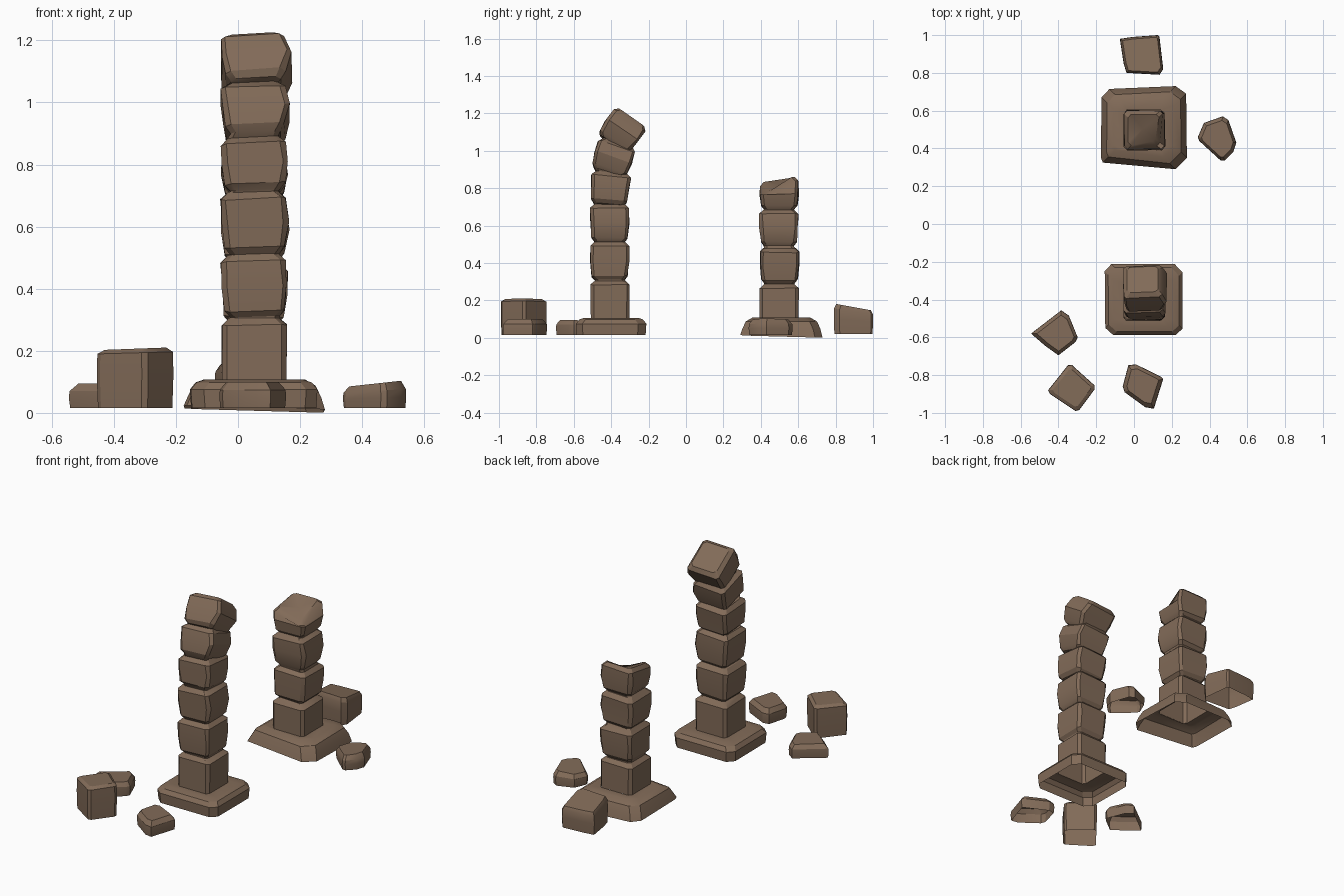
import bpy, bmesh, math, random
from mathutils import Matrix, Vector

if "Cube" in bpy.data.objects:
    bpy.data.objects.remove(bpy.data.objects["Cube"])

random.seed(4)
stone = bpy.data.materials.new("brown stone")
stone.diffuse_color = (0.223, 0.147, 0.098, 1)
stone.use_nodes = True
stone.node_tree.nodes["Principled BSDF"].inputs["Base Color"].default_value = stone.diffuse_color


def loft(name, rings, cap=True):
    """Skin a stack of equal-length point rings; the underside stays open."""
    bm = bmesh.new()
    vs = [[bm.verts.new(p) for p in r] for r in rings]
    n = len(vs[0])
    for a, b in zip(vs, vs[1:]):
        for i in range(n):
            j = (i + 1) % n
            bm.faces.new((a[i], a[j], b[j], b[i]))
    if cap:
        top = bm.faces.new(vs[-1])
        bmesh.ops.poke(bm, faces=[top])
    bm.normal_update()
    me = bpy.data.meshes.new(name)
    bm.to_mesh(me)
    bm.free()
    ob = bpy.data.objects.new(name, me)
    bpy.context.collection.objects.link(ob)
    me.materials.append(stone)
    bpy.ops.object.select_all(action='DESELECT')
    ob.select_set(True)
    bpy.context.view_layer.objects.active = ob
    bpy.ops.object.shade_smooth_by_angle(angle=math.radians(28))
    return ob


def rect(hx, hy, c, z=0.0):
    """Counter-clockwise rectangle with cut corners."""
    return [Vector((x, y, z)) for x, y in (
        (-hx, -hy + c), (-hx + c, -hy), (hx - c, -hy), (hx, -hy + c),
        (hx, hy - c), (hx - c, hy), (-hx + c, hy), (-hx, hy - c))]


def column(name, cx, blocks, broken=False):
    """blocks: (y, z centre, height, lean toward +y, roll, right bulge)."""
    rings = []
    for k, (y, zc, h, lean, roll, bulge) in enumerate(blocks):
        m = (Matrix.Translation((cx, y, zc))
             @ Matrix.Rotation(-math.radians(lean), 4, 'X')
             @ Matrix.Rotation(-math.radians(roll), 4, 'Y'))
        first, last = k == 0, k == len(blocks) - 1
        b, t = -h / 2, h / 2
        w = 0.104
        parts = [(w, b, 0)] if first else [(w - .024, b, 0), (w - .008, b + .02, .003)]
        if not first:
            parts.append((w - .001, 0, .004))
        parts += [(w, t - .022, .003), (w - .022, t, 0)]
        for s, z, jit in parts:
            r = rect(s, s, .016, z)
            for p in r:
                p += Vector([random.uniform(-jit, jit) for _ in range(3)])
                if p.x > .05 and z == 0 and not first:
                    p.x += bulge
            if last and broken and z > 0:      # chipped corner and sloping top
                for i, p in enumerate(r):
                    p.z += p.y * .15
                    if i in (2, 3):
                        p.z -= .05
                        p.x -= .02
                        p.y += .02
            rings.append([m @ p for p in r])
    ob = loft(name, rings)
    if broken:                                  # sunken middle of the broken top
        ob.data.vertices[-1].co.z -= .02
    return ob


# leaning front column
column("front_column", 0.052, [
    (-.405, .205, .20, 0, 0, 0),
    (-.408, .410, .20, 0, 2, .003),
    (-.408, .612, .20, 0, 2, .008),
    (-.406, .797, .17, 5, 3, .004),
    (-.390, .962, .165, 18, 3, .014),
    (-.343, 1.105, .172, 35, 4, .02)])

# shorter broken back column
column("back_column", 0.052, [
    (.498, .195, .18, 0, 0, 0),
    (.500, .386, .19, 0, -2, .003),
    (.496, .586, .19, 0, 2, .008),
    (.498, .767, .16, 0, 1, .004)], broken=True)


def plinth(name, outline, cy, levels, dip=0.0):
    """Hollow slab whose top runs in to the column foot."""
    c = Vector((.052, cy, 0))
    rings = []
    for inset, z in levels:
        r = []
        for x, y in outline:
            d = Vector((x, y, 0)) - c
            s = Vector((math.copysign(min(inset, abs(d.x)), d.x),
                        math.copysign(min(inset, abs(d.y)), d.y), 0))
            p = c + d - s
            p.z = z - (dip * (d.x + d.y) / .4 if z < .03 else 0)
            r.append(p)
        rings.append(r)
    rings.append([p + c + Vector((0, 0, .106)) for p in rect(.104, .104, .016)])
    return loft(name, rings, cap=False)


plinth("front_plinth",
       [(-.152, -.55), (-.11, -.588), (.22, -.588), (.256, -.555),
        (.256, -.255), (.215, -.212), (-.12, -.212), (-.155, -.25)], -.405,
       [(.004, .015), (0, .075), (.018, .098), (.045, .107)])
plinth("back_plinth",
       [(-.175, .35), (-.165, .325), (.22, .29), (.28, .35),
        (.276, .69), (.22, .73), (-.13, .715), (-.172, .67)], .5,
       [(0, .013), (.012, .05), (.03, .088), (.065, .108)], dip=.011)


def rock(name, pts, h, sx=0.0, sy=0.0, top=.72, base=.015, shoulder=.7):
    """Loose stone from a plan outline; sx, sy tilt its top."""
    n = len(pts)
    cx, cy = sum(p[0] for p in pts) / n, sum(p[1] for p in pts) / n
    rings = []
    for s, f in ((.97, 0), (1, shoulder * .6), (.985, shoulder), (top, 1)):
        rings.append([Vector((cx + (x - cx) * s, cy + (y - cy) * s,
                              base + (h - base) * f
                              + f * (sx * (x - cx) + sy * (y - cy)))) for x, y in pts])
    return loft(name, rings)


# fallen stones
rock("tall_fallen_block",
     [(-.455, -.88), (-.445, -.90), (-.31, -.99), (-.29, -.985),
      (-.208, -.875), (-.208, -.855), (-.33, -.745), (-.35, -.748)],
     .207, sx=.03, top=.8, shoulder=.93)
rock("left_fallen_stone",
     [(-.545, -.58), (-.47, -.645), (-.40, -.695), (-.31, -.625),
      (-.298, -.60), (-.345, -.485), (-.385, -.457)], .094, sy=-.02, top=.8)
rock("front_fallen_stone",
     [(-.06, -.86), (-.05, -.89), (.06, -.97), (.105, -.978),
      (.155, -.82), (.145, -.81), (.01, -.743), (-.03, -.748)], .1, top=.78)
rock("right_fallen_stone",
     [(.338, .46), (.345, .44), (.46, .335), (.48, .335), (.525, .38),
      (.542, .43), (.50, .55), (.47, .57), (.37, .535)], .095, sx=.09, top=.82)
rock("back_fallen_stone",
     [(-.055, .85), (-.04, .80), (.135, .79), (.155, .82),
      (.135, .99), (.125, 1.0), (-.01, .99), (-.075, .98)],
     .163, sy=-.16, top=.88, base=.02, shoulder=.85)
